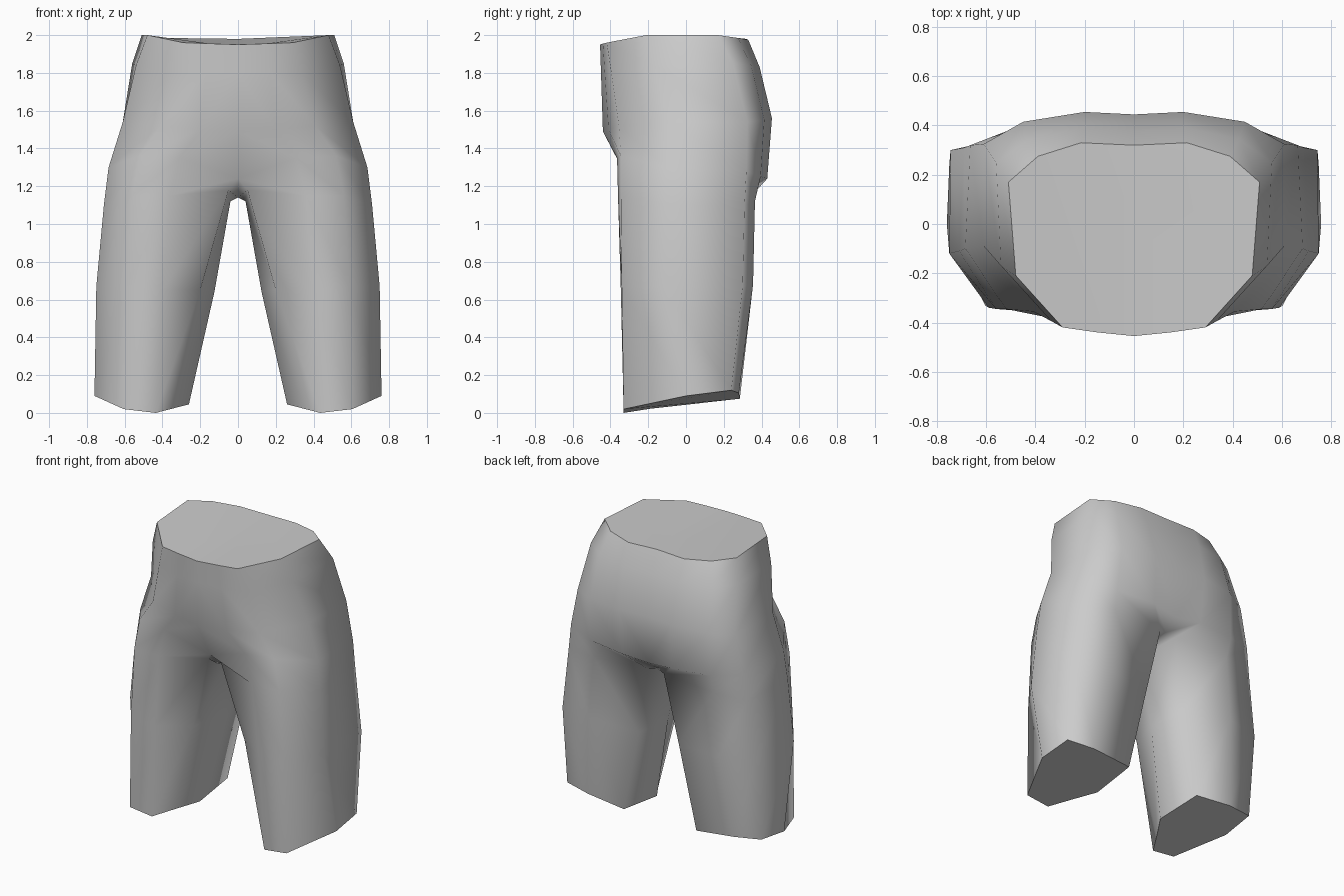
import bpy, bmesh

cube = bpy.data.objects.get("Cube")
if cube:
    bpy.data.objects.remove(cube, do_unlink=True)

# One grey fabric colour
mat = bpy.data.materials.new("grey fabric")
mat.use_nodes = True
GREY = (0.6, 0.6, 0.6, 1)
mat.diffuse_color = GREY
mat.node_tree.nodes["Principled BSDF"].inputs["Base Color"].default_value = GREY

# Half cross-sections of the hips, from centre front round the side to centre back
HIPS = [
    [(0, -.455, 1.95), (.15, -.44, 1.955), (.29, -.42, 1.96), (.48, -.21, 2),
     (.51, .17, 2), (.39, .275, 1.985), (.215, .33, 1.975), (0, .32, 1.98)],
    [(0, -.45, 1.8), (.17, -.43, 1.8), (.335, -.395, 1.8), (.54, -.17, 1.84),
     (.56, .25, 1.85), (.425, .345, 1.84), (.21, .39, 1.83), (0, .38, 1.83)],
    [(0, -.44, 1.49), (.2, -.41, 1.5), (.41, -.355, 1.52), (.61, -.09, 1.54),
     (.61, .325, 1.54), (.45, .415, 1.55), (.2, .455, 1.56), (0, .445, 1.56)],
    [(0, -.31, 1.24), (.31, -.365, 1.35), (.52, -.345, 1.36), (.685, -.1, 1.3),
     (.665, .32, 1.28), (.47, .395, 1.25), (.19, .43, 1.24), (0, .41, 1.22)],
]
# Full cross-sections of one leg; the first six points continue the hip columns
LEG = [
    [(.36, -.36, 1.15), (.56, -.345, 1.15), (.71, -.11, 1.1), (.69, .31, 1.1),
     (.46, .365, 1.12), (.06, .33, 1.13), (.04, 0, 1.12), (.05, -.26, 1.18)],
    [(.4, -.345, .65), (.59, -.34, .67), (.75, -.12, .67), (.745, .3, .67),
     (.5, .355, .68), (.155, .3, .65), (.125, .02, .64), (.2, -.21, .65)],
    [(.435, -.33, 0), (.605, -.33, .02), (.76, 0, .09), (.75, .24, .12),
     (.56, .28, .105), (.28, .285, .075), (.26, -.05, .045), (.35, -.19, .022)],
]

bm = bmesh.new()
hips = [[bm.verts.new(p) for p in ring] for ring in HIPS]
leg = [[bm.verts.new(p) for p in ring] for ring in LEG]


def bridge(a, b, closed):
    """Join two equal rings with quads."""
    n = len(a)
    for i in range(n if closed else n - 1):
        j = (i + 1) % n
        bm.faces.new((a[i], b[i], b[j], a[j]))


# Hips and leg walls
for a, b in zip(hips, hips[1:]):
    bridge(a, b, False)
for a, b in zip(leg, leg[1:]):
    bridge(a, b, True)
low, top = hips[-1], leg[0]
bridge(low[1:7], top[:6], False)

# Crotch between the legs
front = bm.verts.new((0, -.22, 1.14))
back = bm.verts.new((0, .32, 1.15))
for face in ((low[0], low[1], top[0], top[7]), (low[0], top[7], front),
             (front, top[7], top[6]), (front, top[6], back),
             (back, top[6], top[5]), (back, top[5], low[6], low[7])):
    bm.faces.new(face)

# Make the walls face outwards
walls = bm.faces[:]
bmesh.ops.recalc_face_normals(bm, faces=walls)
side = hips[1][3].link_faces[0]
side.normal_update()
if side.normal.x < 0:
    bmesh.ops.reverse_faces(bm, faces=walls)

# Waist and leg caps with a sharp rim
for ring, up in ((hips[0], 1), (leg[-1], -1)):
    cap = bm.faces.new(ring)
    cap.normal_update()
    if cap.normal.z * up < 0:
        cap.normal_flip()
    for e in cap.edges:
        e.smooth = len(e.link_faces) < 2
for f in bm.faces:
    f.smooth = True

mesh = bpy.data.meshes.new("shorts")
bm.to_mesh(mesh)
bm.free()
mesh.materials.append(mat)
shorts = bpy.data.objects.new("shorts", mesh)
bpy.context.collection.objects.link(shorts)

# Mirror to the other leg, welding the centre seam
mirror = shorts.modifiers.new("Mirror", "MIRROR")
mirror.use_clip = True
mirror.merge_threshold = 0.001
